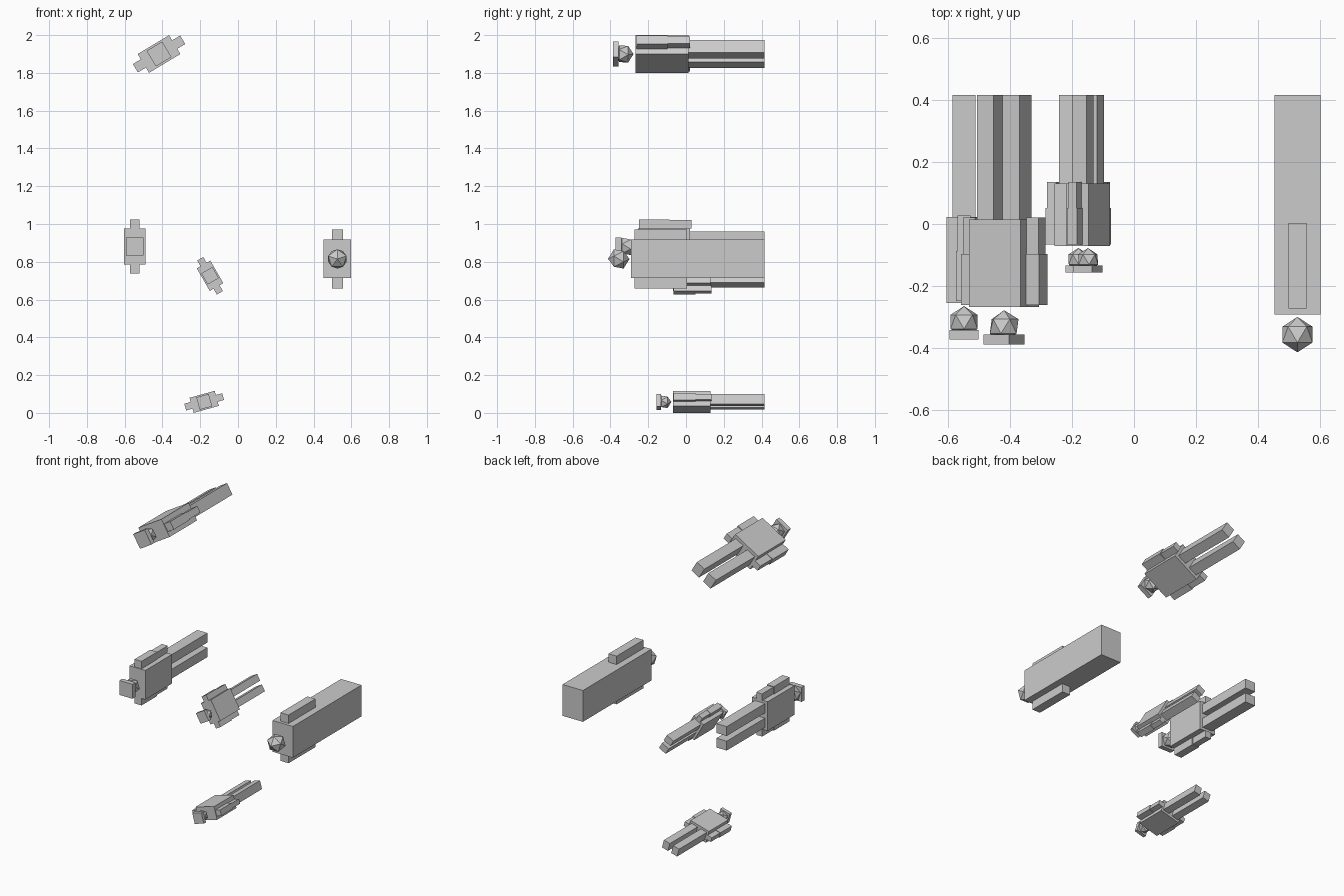
import bpy
from math import radians
from mathutils import Matrix, Vector

if "Cube" in bpy.data.objects:
    bpy.data.objects.remove(bpy.data.objects["Cube"])

FOOT = 0.415  # all figures lie with their feet on this y plane


def frame(x, z, angle, scale):
    """Placement of a figure: scaled from the foot plane, rolled about y."""
    return (Matrix.Translation((x, FOOT, z))
            @ Matrix.Rotation(-radians(angle), 4, 'Y')
            @ Matrix.Scale(scale, 4))


def box(name, m, xs, ys, zs):
    """Box between limits; x is across the body, y along it, z its thickness."""
    lo, hi = Vector((xs[0], ys[0] - FOOT, zs[0])), Vector((xs[1], ys[1] - FOOT, zs[1]))
    bpy.ops.mesh.primitive_cube_add(size=1)
    o = bpy.context.object
    o.name = name
    d = hi - lo
    o.data.transform(m @ Matrix.Translation((lo + hi) / 2) @ Matrix.Diagonal((d.x, d.y, d.z, 1)))
    return o


def head(name, m, y, r):
    bpy.ops.mesh.primitive_ico_sphere_add(subdivisions=1, radius=r)
    o = bpy.context.object
    o.name = name
    o.data.transform(m @ Matrix.Translation((0, y - FOOT, 0)) @ Matrix.Rotation(radians(90), 4, 'X'))


def sides(*xs):
    """The x limits for the left and the right copy of a part."""
    return (("left", (-xs[1], -xs[0])), ("right", xs))


def trouser_figure(label, x, z, angle, scale):
    m = frame(x, z, angle, scale)
    box(label + "_torso", m, (-0.095, 0.095), (-0.254, 0.022), (-0.057, 0.057))
    head(label + "_head", m, -0.315, 0.051)
    box(label + "_hat", m, (-0.047, 0.047), (-0.372, -0.341), (-0.047, 0.047))
    for side, xs in sides(0.017, 0.078):
        box(f"{label}_{side}_leg", m, xs, (0.0, FOOT), (-0.037, 0.037))
    for side, xs in sides(0.09, 0.1435):
        box(f"{label}_{side}_sleeve", m, xs, (-0.248, -0.087), (-0.0255, 0.0255))
    for side, xs in sides(0.095, 0.139):
        box(f"{label}_{side}_forearm", m, xs, (-0.1, 0.028), (-0.021, 0.021))


def robe_figure(label, x, z, angle):
    m = frame(x, z, angle, 1)
    box(label + "_robe", m, (-0.102, 0.102), (-0.291, FOOT), (-0.0735, 0.0735))
    head(label + "_head", m, -0.356, 0.057)
    for side, xs in sides(0.095, 0.157):
        box(f"{label}_{side}_arm", m, xs, (-0.272, 0.004), (-0.029, 0.029))


# Two large and two small figures in trousers, one in a long robe
trouser_figure("top_figure", -0.418, 1.9, 31, 1.02)
trouser_figure("left_figure", -0.547, 0.881, 90, 1.0)
trouser_figure("middle_small_figure", -0.148, 0.726, -60, 0.725)
trouser_figure("bottom_small_figure", -0.179, 0.0585, 15.5, 0.725)
robe_figure("right_figure", 0.526, 0.815, 90)
